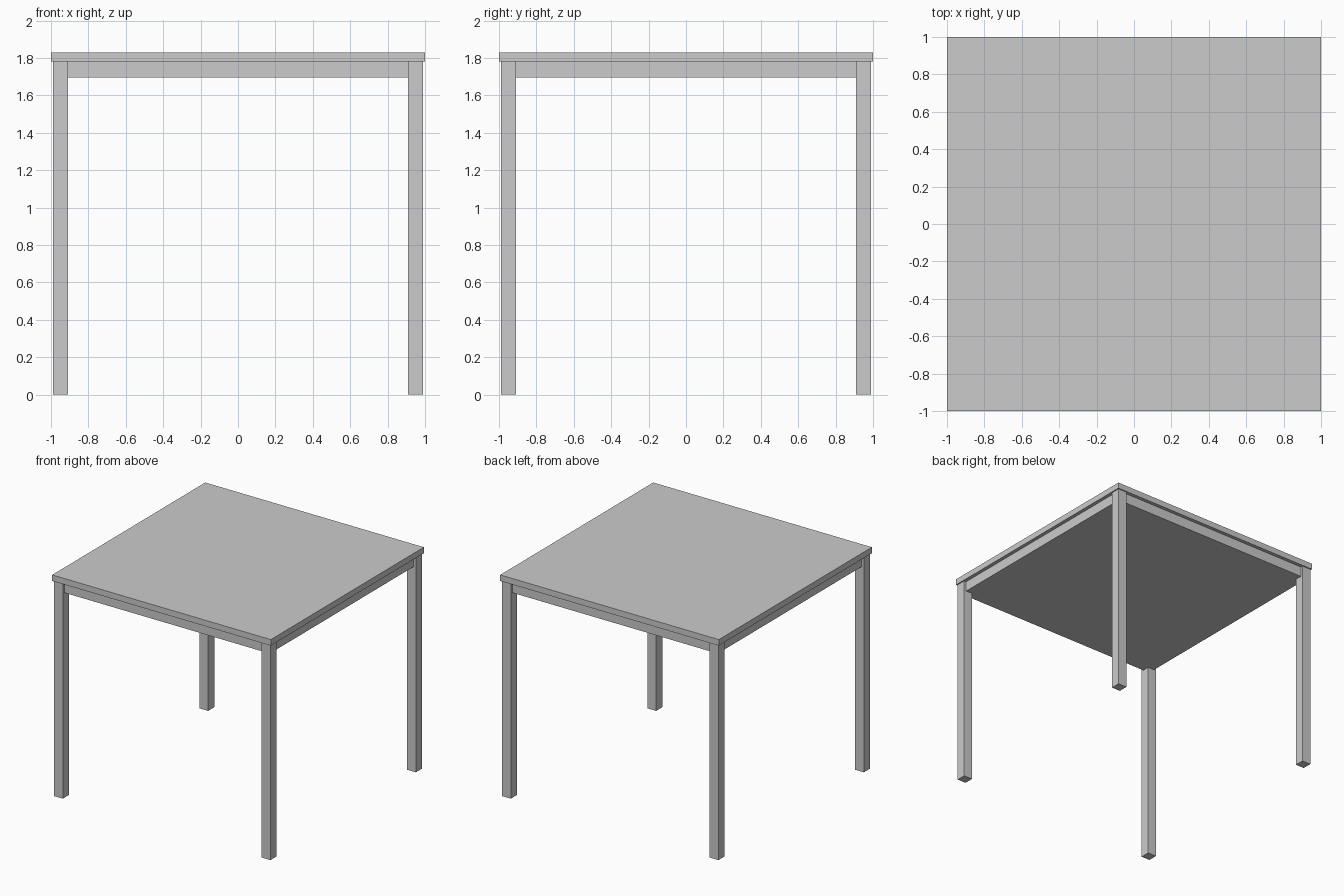
import bpy

if "Cube" in bpy.data.objects:
    bpy.data.objects.remove(bpy.data.objects["Cube"])


def box(name, x, y, z):
    """Box from (min, max) ranges along each axis."""
    bpy.ops.mesh.primitive_cube_add(
        size=1, location=[(a + b) / 2 for a, b in (x, y, z)])
    obj = bpy.context.object
    obj.name = name
    obj.scale = [b - a for a, b in (x, y, z)]
    bpy.ops.object.transform_apply(location=False, rotation=False, scale=True)
    return obj


TOP, UNDER, APRON = 1.83, 1.78, 1.695
OUT, IN, RECESS = 0.99, 0.91, 0.97

# Tabletop slab
box("tabletop", (-1, 1), (-1, 1), (UNDER, TOP))

# Closed apron block, set slightly behind the leg faces
box("apron", (-RECESS, RECESS), (-RECESS, RECESS), (APRON, UNDER))

# Four square legs at the corners
for y_name, sy in (("front", -1), ("back", 1)):
    for x_name, sx in (("left", -1), ("right", 1)):
        xr = sorted((sx * IN, sx * OUT))
        yr = sorted((sy * IN, sy * OUT))
        box(f"{y_name}_{x_name}_leg", xr, yr, (0, UNDER))
